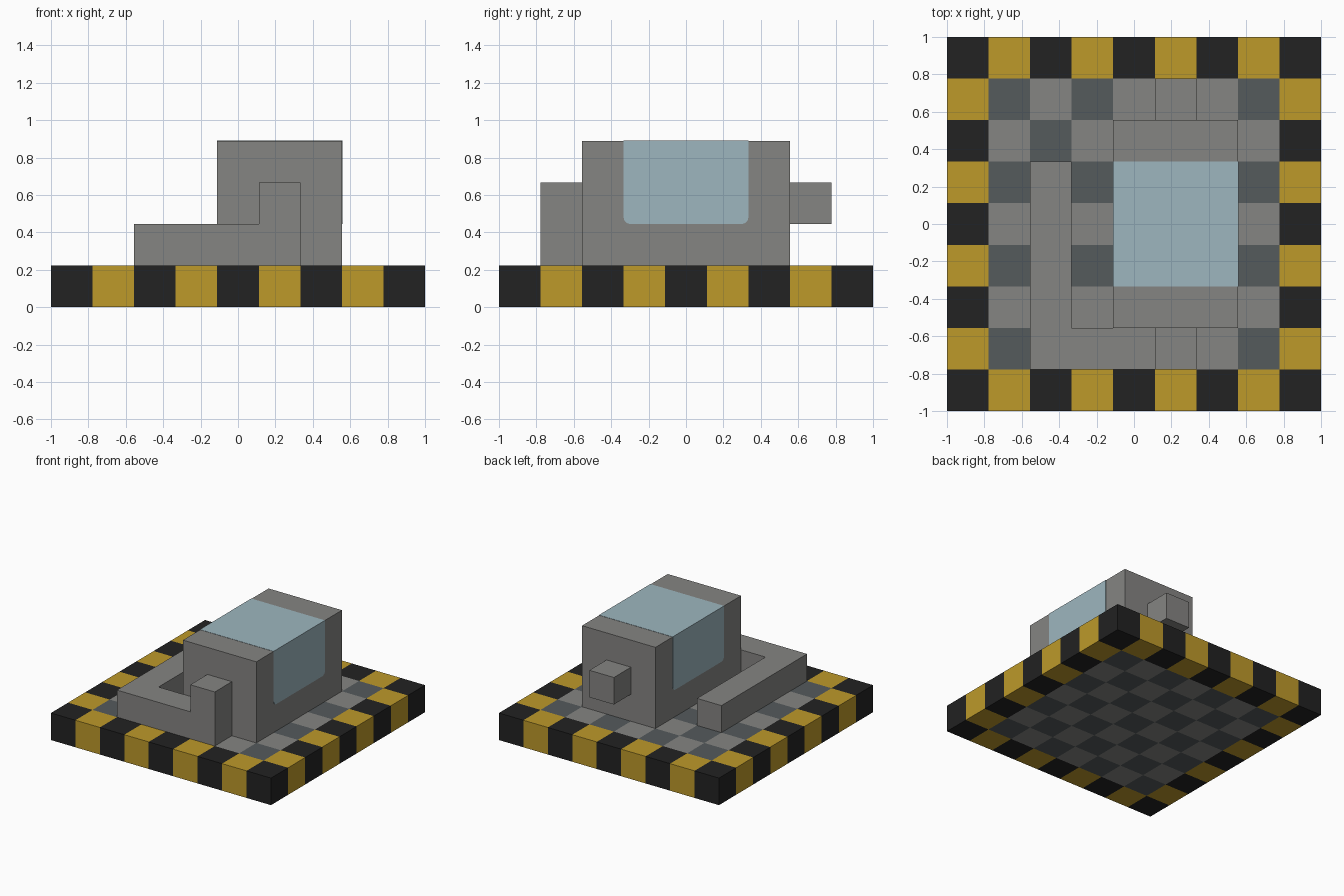
import bpy
import bmesh
from mathutils import Vector

cube = bpy.data.objects.get("Cube")
if cube:
    bpy.data.objects.remove(cube)

N = 9            # cells along each side of the base
U = 2 / N        # cell size


def material(name, rgb):
    mat = bpy.data.materials.new(name)
    mat.use_nodes = True
    mat.diffuse_color = (*rgb, 1)
    mat.node_tree.nodes["Principled BSDF"].inputs["Base Color"].default_value = (*rgb, 1)
    return mat


black = material("black", (0.016, 0.016, 0.016))
yellow = material("hazard yellow", (0.51, 0.32, 0.023))
grey = material("metal grey", (0.235, 0.233, 0.225))
slate = material("dark slate", (0.09, 0.103, 0.108))
glass = material("pale blue glass", (0.34, 0.47, 0.52))


def finish(name, bm, mats):
    bmesh.ops.recalc_face_normals(bm, faces=bm.faces)
    mesh = bpy.data.meshes.new(name)
    bm.to_mesh(mesh)
    bm.free()
    for mat in mats:
        mesh.materials.append(mat)
    obj = bpy.data.objects.new(name, mesh)
    bpy.context.collection.objects.link(obj)
    return obj


def block_part(name, boxes, mats, rule=lambda cell: 0):
    """One clean shell around boxes given as (low cell, high cell)."""
    cells = {(i, j, k)
             for lo, hi in boxes
             for i in range(lo[0], hi[0])
             for j in range(lo[1], hi[1])
             for k in range(lo[2], hi[2])}
    bm = bmesh.new()
    for cell in sorted(cells):
        for axis in range(3):
            for side in (0, 1):
                beyond = list(cell)
                beyond[axis] += 2 * side - 1
                if tuple(beyond) in cells:
                    continue
                corners = []
                for a, b in ((0, 0), (1, 0), (1, 1), (0, 1)):
                    p = Vector(cell)
                    p[axis] += side
                    p[(axis + 1) % 3] += a
                    p[(axis + 2) % 3] += b
                    corners.append(bm.verts.new((p - Vector((N / 2, N / 2, 0))) * U))
                if not side:
                    corners.reverse()
                bm.faces.new(corners).material_index = rule(cell)
    bmesh.ops.remove_doubles(bm, verts=bm.verts, dist=U / 100)
    bmesh.ops.dissolve_limit(bm, angle_limit=0.01, verts=bm.verts,
                             edges=bm.edges, delimit={'MATERIAL'})
    return finish(name, bm, mats)


# Checkered base: hazard colours on the rim, metal tiles inside
def base_colour(cell):
    i, j, _ = cell
    rim = i in (0, N - 1) or j in (0, N - 1)
    return (0 if rim else 2) + (i + j) % 2


block_part("base", [((0, 0, 0), (N, N, 1))], [black, yellow, slate, grey], base_colour)

# Main housing
block_part("housing", [((4, 2, 1), (7, 7, 4))], [grey])

# Duct along the front and right side, with its upright end
block_part("duct", [((2, 1, 1), (6, 2, 2)),
                    ((2, 1, 1), (3, 6, 2)),
                    ((5, 1, 1), (6, 2, 3))], [grey])

# Connector on the back
block_part("back_connector", [((5, 7, 2), (6, 8, 3))], [grey])

# Glass band over the top and both sides, standing just proud of the housing
PROUD = 0.002
bm = bmesh.new()
bmesh.ops.create_cube(bm, size=1)
bmesh.ops.scale(bm, vec=(3 * U + 2 * PROUD, 3 * U, 2 * U + PROUD), verts=bm.verts)
bmesh.ops.translate(bm, vec=(U, 0, 3 * U + PROUD / 2), verts=bm.verts)
lower = [e for e in bm.edges
         if all(v.co.z < 3 * U for v in e.verts)
         and abs(e.verts[0].co.x - e.verts[1].co.x) > U]
bmesh.ops.bevel(bm, geom=lower, offset=0.035, segments=4, profile=0.5, affect='EDGES')
finish("glass_band", bm, [glass])
